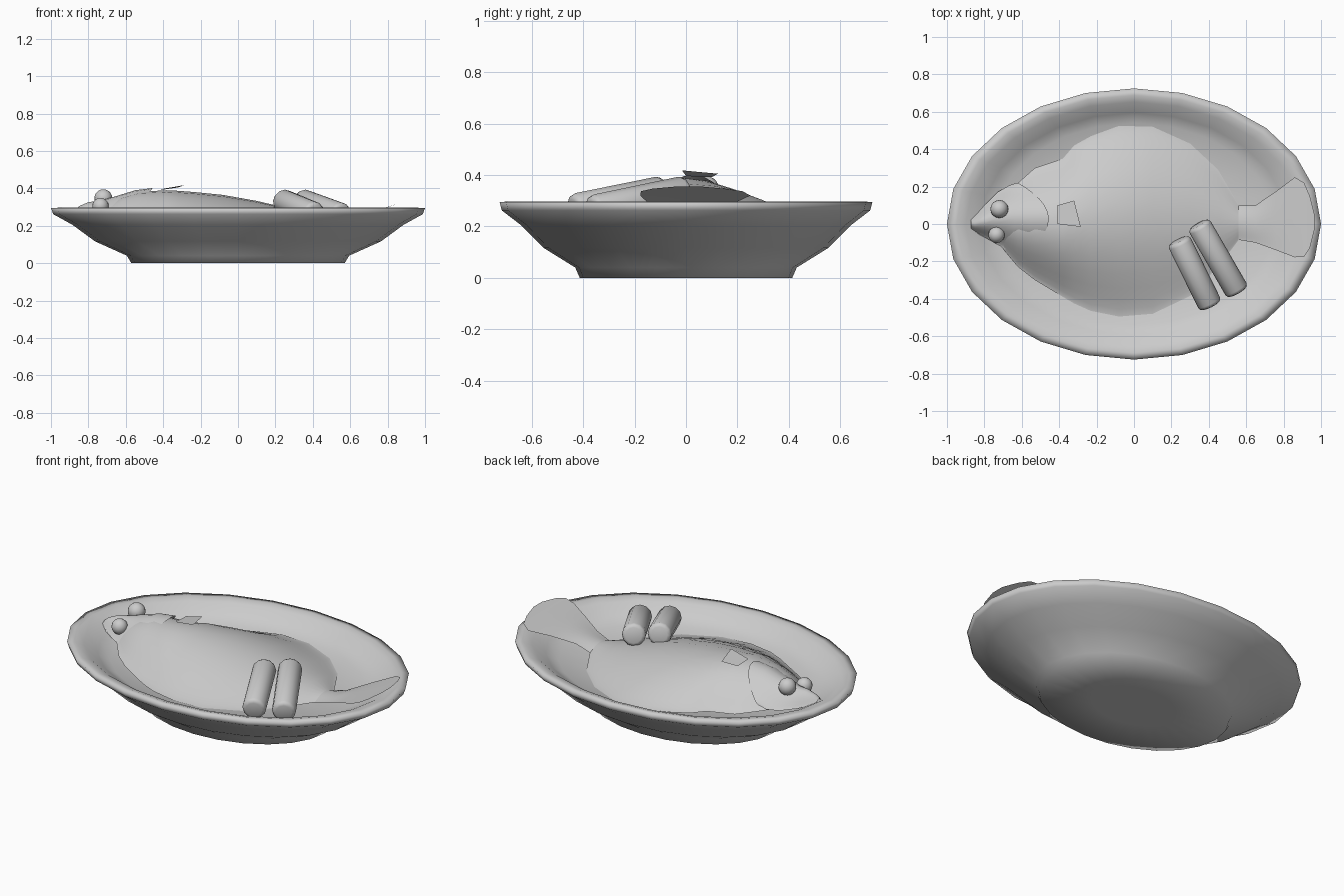
import bpy, bmesh, math
from mathutils import Vector

if "Cube" in bpy.data.objects:
    bpy.data.objects.remove(bpy.data.objects["Cube"])

mat = bpy.data.materials.new("light grey")
mat.diffuse_color = (0.6, 0.6, 0.6, 1)
mat.use_nodes = True
mat.node_tree.nodes["Principled BSDF"].inputs["Base Color"].default_value = mat.diffuse_color


def finish(bm, name, angle=40):
    bmesh.ops.recalc_face_normals(bm, faces=bm.faces)
    me = bpy.data.meshes.new(name)
    bm.to_mesh(me)
    bm.free()
    ob = bpy.data.objects.new(name, me)
    bpy.context.collection.objects.link(ob)
    me.materials.append(mat)
    bpy.ops.object.select_all(action='DESELECT')
    ob.select_set(True)
    bpy.context.view_layer.objects.active = ob
    bpy.ops.object.shade_smooth_by_angle(angle=math.radians(angle))
    return ob


def bridge(bm, rows, closed=False):
    for a, b in zip(rows, rows[1:]):
        n = len(a)
        for i in range(n if closed else n - 1):
            j = (i + 1) % n
            bm.faces.new((a[i], a[j], b[j], b[i]))


# Oval plate: profile from foot, over the flat rim, down to the inner floor
PLATE = [(.25, 0), (.57, 0), (.594, .04), (.765, .117), (.885, .205), (.988, .262), (1, .295),
         (.95, .297), (.90, .285), (.82, .24), (.745, .205), (.4, .203)]
bm = bmesh.new()
rows = []
for r, z in PLATE:
    rows.append([bm.verts.new((r * math.cos(a), .725 * r * math.sin(a), z))
                 for a in (math.tau * i / 24 for i in range(24))])
bridge(bm, rows, True)
bm.faces.new(rows[0])
bm.faces.new(rows[-1])
finish(bm, "oval_plate", 179)


def sheet(name, stations, bend=None, n=16):
    """Domed loft: stations are (x, y low, y high, edge z, top z)."""
    bm = bmesh.new()
    rows = []
    for k, (x, lo, hi, ze, zt) in enumerate(stations):
        row = []
        for i in range(n + 1):
            t = -math.cos(math.pi * i / n)
            dome = max(0, 1 - t * t) ** 1.4
            dx = bend[k] * t * t if bend else 0
            row.append(bm.verts.new((x - dx, (lo + hi) / 2 + t * (hi - lo) / 2,
                                     ze + (zt - ze) * dome)))
        rows.append(row)
    bridge(bm, rows)
    return finish(bm, name)


# Flat fish body with its fringe fins
sheet("fish_body", [
    (-.72, -.11, .13, .24, .30), (-.62, -.23, .22, .225, .355), (-.53, -.30, .30, .215, .382),
    (-.38, -.39, .35, .212, .39), (-.32, -.425, .42, .212, .387), (-.23, -.465, .47, .212, .38),
    (-.08, -.495, .525, .21, .365), (.10, -.48, .52, .207, .333), (.30, -.385, .43, .206, .286),
    (.45, -.23, .29, .207, .257), (.56, -.085, .10, .212, .24)])

# Upturned tail fin
sheet("tail_fin", [
    (.56, -.085, .10, .212, .24), (.65, -.10, .10, .24, .248), (.76, -.14, .175, .285, .288),
    (.86, -.178, .25, .32, .32), (.91, -.175, .22, .337, .337), (.94, -.13, .15, .347, .347),
    (.965, -.03, .05, .356, .356)])

# Head with a rounded gill cover edge lying over the body
sheet("head", [
    (-.872, -.025, .025, .27, .285), (-.85, -.045, .05, .255, .305), (-.80, -.07, .10, .245, .326),
    (-.73, -.11, .17, .24, .336), (-.64, -.145, .205, .245, .362), (-.55, -.165, .22, .265, .39),
    (-.455, -.165, .22, .27, .402)], [0, 0, 0, 0, .03, .08, .165])

# Mouth underside closing the snout
sheet("jaw", [(-.872, -.025, .025, .27, .265), (-.80, -.07, .10, .245, .235),
              (-.73, -.11, .17, .24, .22)])

# Small raised side fin
bm = bmesh.new()
bm.faces.new([bm.verts.new(p) for p in [(-.41, .10, .392), (-.41, 0, .396),
                                        (-.285, -.015, .418), (-.32, .125, .405)]])
finish(bm, "side_fin")

# Eyes
for name, pos, r in (("upper_eye", (-.72, .08, .347), .048), ("lower_eye", (-.735, -.058, .305), .044)):
    bm = bmesh.new()
    bmesh.ops.create_uvsphere(bm, u_segments=16, v_segments=10, radius=r)
    bmesh.ops.translate(bm, verts=bm.verts, vec=pos)
    finish(bm, name)

# Two rounded garnish sticks leaning on the body
for name, a, b in (("garnish_front", (.238, -.088, .333), (.41, -.438, .262)),
                   ("garnish_back", (.345, -.002, .333), (.555, -.365, .257))):
    a, b = Vector(a), Vector(b)
    d = b - a
    bm = bmesh.new()
    bmesh.ops.create_cone(bm, cap_ends=True, segments=12, radius1=.065, radius2=.065, depth=d.length)
    rim = [e for e in bm.edges if abs(e.verts[0].co.z - e.verts[1].co.z) < 1e-5]
    bmesh.ops.bevel(bm, geom=rim, offset=.02, segments=2, profile=.5, affect='EDGES')
    bmesh.ops.transform(bm, verts=bm.verts,
                        matrix=d.to_track_quat('Z', 'Y').to_matrix().to_4x4())
    bmesh.ops.translate(bm, verts=bm.verts, vec=(a + b) / 2)
    finish(bm, name, 80)
